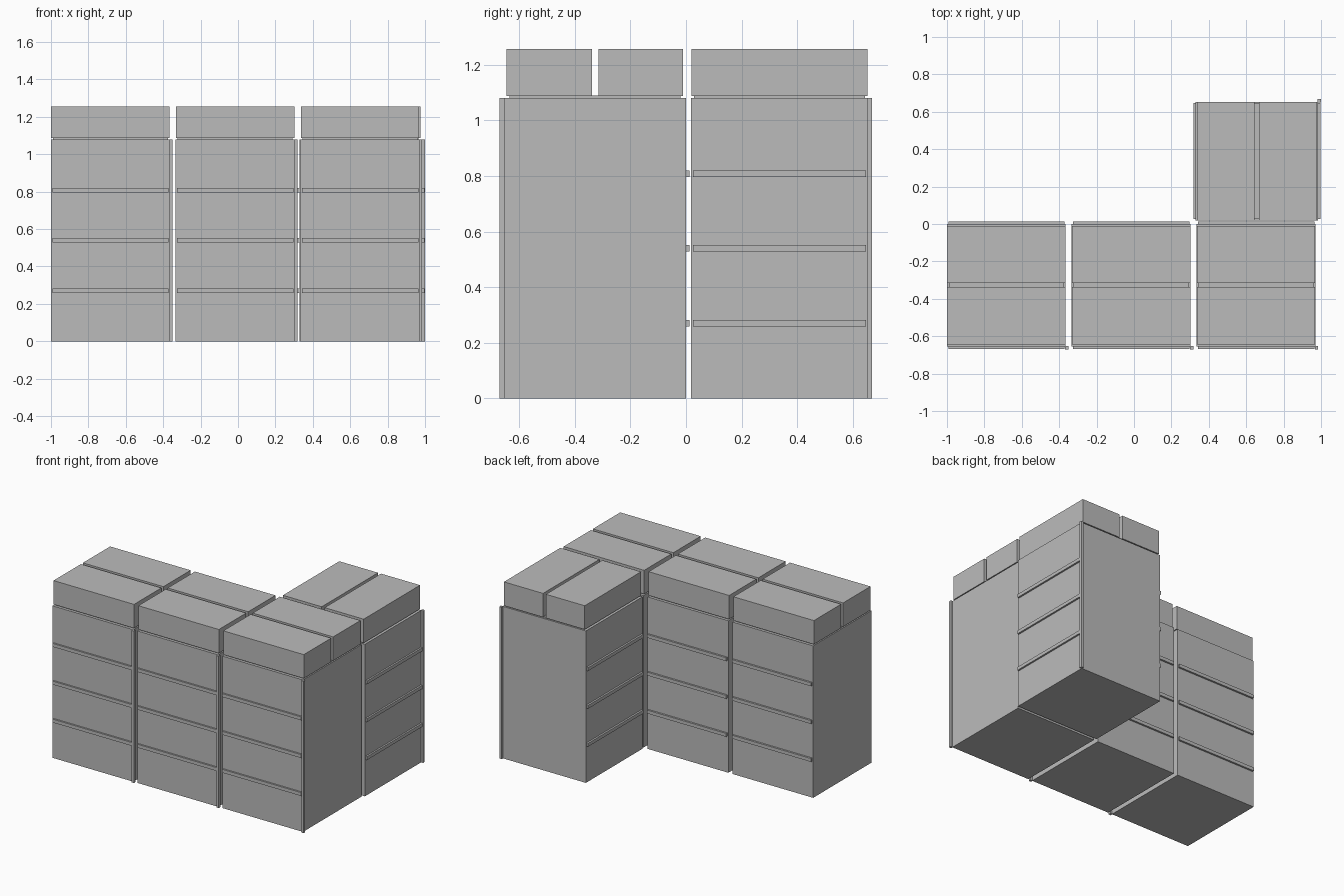
import bpy
import bmesh
from mathutils import Matrix
from math import radians

if "Cube" in bpy.data.objects:
    bpy.data.objects.remove(bpy.data.objects["Cube"])

grey = bpy.data.materials.new("plain grey")
grey.diffuse_color = (0.5, 0.5, 0.5, 1)
grey.use_nodes = True
grey.node_tree.nodes["Principled BSDF"].inputs["Base Color"].default_value = grey.diffuse_color

WIDTH = 0.635                      # cabinet width
DEPTH = 0.655                      # body depth, back face at local y = 0
HEIGHT = 1.08                      # body height
BAR_HEIGHTS = (0.27, 0.54, 0.808)  # drawer divisions


def add_part(name, boxes, frame):
    """One object made of boxes given as (low corner, high corner)."""
    bm = bmesh.new()
    for lo, hi in boxes:
        size = [b - a for a, b in zip(lo, hi)]
        mid = [(a + b) / 2 for a, b in zip(lo, hi)]
        bmesh.ops.create_cube(
            bm, size=1, matrix=Matrix.Translation(mid) @ Matrix.Diagonal((*size, 1)))
    mesh = bpy.data.meshes.new(name)
    bm.to_mesh(mesh)
    bm.free()
    mesh.materials.append(grey)
    obj = bpy.data.objects.new(name, mesh)
    obj.matrix_world = frame
    bpy.context.collection.objects.link(obj)


def add_cabinet(label, x, y, turn=0):
    frame = Matrix.Translation((x, y, 0)) @ Matrix.Rotation(radians(turn), 4, 'Z')

    # Main body
    add_part(label + "_body", [((0, -DEPTH, 0), (WIDTH, 0, HEIGHT))], frame)

    # Upright post on the front corner
    add_part(label + "_post", [((WIDTH - 0.003, -0.67, 0), (0.65, -0.652, HEIGHT))], frame)

    # Horizontal bars on front and back
    bars = []
    for z in BAR_HEIGHTS:
        for y0, y1 in ((-0.667, -0.65), (-0.005, 0.013)):
            bars.append(((0.008, y0, z - 0.012), (WIDTH - 0.006, y1, z + 0.012)))
    add_part(label + "_bars", bars, frame)

    # Thin top slab carrying two boxes
    add_part(label + "_top_slab",
             [((0.01, -0.635, HEIGHT - 0.005), (WIDTH - 0.01, -0.02, 1.089))], frame)
    for name, y0, y1 in (("front", -0.645, -0.338), ("back", -0.315, -0.01)):
        add_part(f"{label}_{name}_top_box",
                 [((0.001, y0, 1.087), (WIDTH - 0.001, y1, 1.256))], frame)


# Row of three cabinets, and one turned to form the corner
add_cabinet("left_cabinet", -1.0, 0)
add_cabinet("middle_cabinet", -0.333, 0)
add_cabinet("right_cabinet", 0.335, 0)
add_cabinet("corner_cabinet", 0.33, 0.018, 90)
